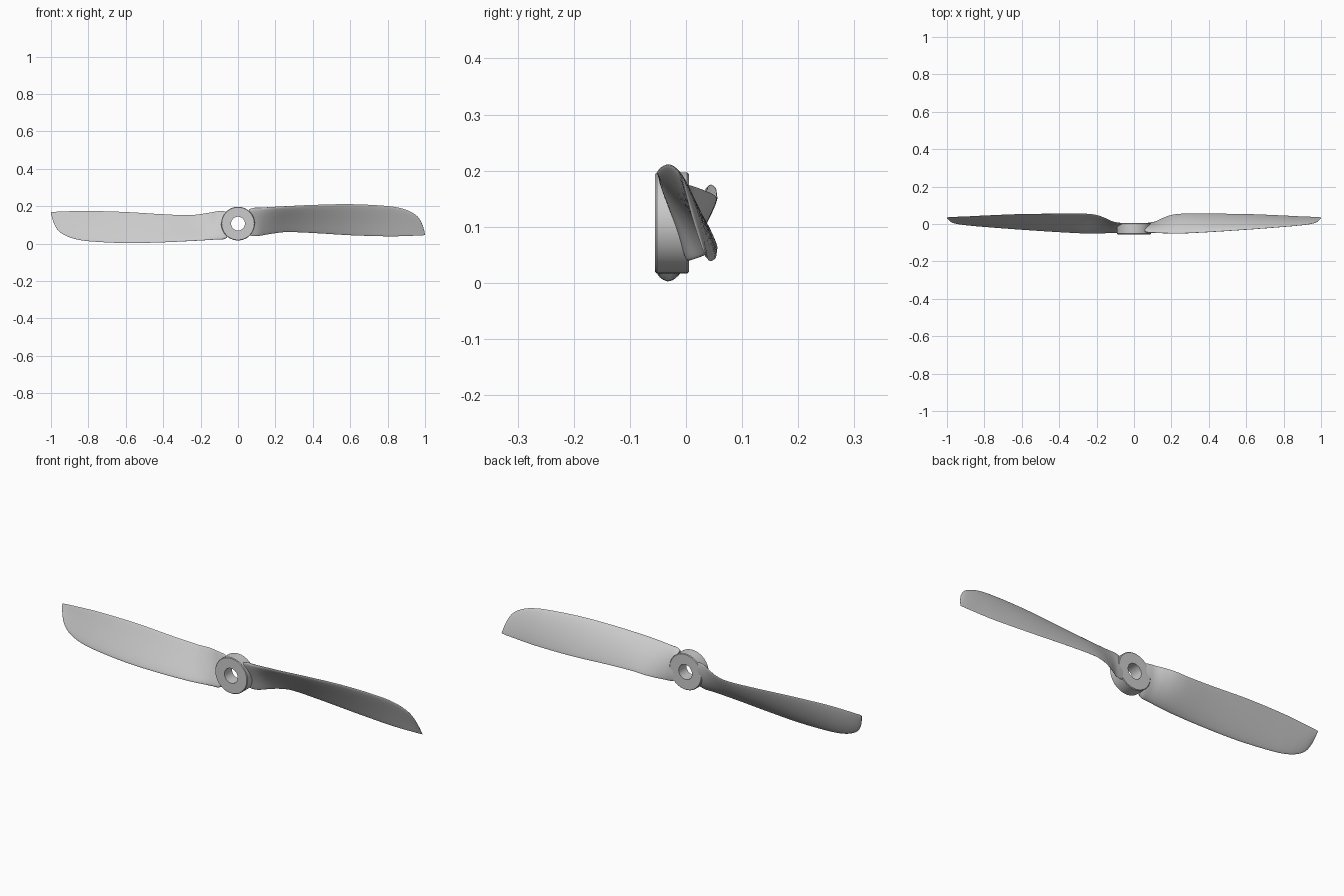
import bpy, bmesh, math
from mathutils import Vector

if "Cube" in bpy.data.objects:
    bpy.data.objects.remove(bpy.data.objects["Cube"])

CZ = 0.107  # height of the rotation axis

def finish(bm, name, angle):
    bmesh.ops.recalc_face_normals(bm, faces=bm.faces)
    me = bpy.data.meshes.new(name)
    bm.to_mesh(me)
    bm.free()
    ob = bpy.data.objects.new(name, me)
    bpy.context.collection.objects.link(ob)
    bpy.ops.object.select_all(action='DESELECT')
    ob.select_set(True)
    bpy.context.view_layer.objects.active = ob
    bpy.ops.object.shade_smooth_by_angle(angle=math.radians(angle))
    return ob

def bridge(bm, a, b):
    n = len(a)
    for i in range(n):
        bm.faces.new((a[i], a[(i + 1) % n], b[(i + 1) % n], b[i]))

# Hub: turned ring with small chamfers and a through bore
profile = [(0.037, -0.055), (0.087, -0.055), (0.090, -0.052),
           (0.090, 0.002), (0.087, 0.005), (0.037, 0.005)]
bm = bmesh.new()
N = 64
rings = [[bm.verts.new((r * math.cos(k * math.tau / N), y, CZ + r * math.sin(k * math.tau / N)))
          for k in range(N)] for r, y in profile]
for i in range(len(rings)):
    bridge(bm, rings[i], rings[(i + 1) % len(rings)])
finish(bm, "hub", 30)

# Blade stations: x, leading y, leading z, trailing y, trailing z, thickness
stations = [
    (0.060, -0.040, 0.183, 0.000, 0.046, 0.024),
    (0.080, -0.044, 0.191, 0.003, 0.040, 0.027),
    (0.110, -0.046, 0.192, 0.010, 0.041, 0.026),
    (0.150, -0.048, 0.194, 0.030, 0.048, 0.023),
    (0.200, -0.050, 0.197, 0.048, 0.056, 0.021),
    (0.260, -0.050, 0.200, 0.055, 0.062, 0.020),
    (0.400, -0.043, 0.207, 0.055, 0.057, 0.018),
    (0.600, -0.030, 0.211, 0.053, 0.045, 0.016),
    (0.800, -0.015, 0.201, 0.045, 0.039, 0.013),
    (0.880, -0.008, 0.187, 0.041, 0.040, 0.011),
    (0.930, -0.002, 0.167, 0.039, 0.042, 0.009),
    (0.960, 0.004, 0.145, 0.038, 0.043, 0.007),
    (0.980, 0.012, 0.115, 0.037, 0.044, 0.005),
    (0.993, 0.023, 0.080, 0.036, 0.045, 0.003),
    (1.000, 0.033, 0.051, 0.035, 0.046, 0.001),
]

def hermite(a, b, c, d, t):
    # smooth interpolation of one station span, for uneven x spacing
    h = c[0] - b[0]
    out = [b[0] + h * t]
    for k in range(1, 6):
        m0 = (c[k] - a[k]) / (c[0] - a[0]) * h
        m1 = (d[k] - b[k]) / (d[0] - b[0]) * h
        out.append((2*t**3 - 3*t*t + 1) * b[k] + (t**3 - 2*t*t + t) * m0
                   + (3*t*t - 2*t**3) * c[k] + (t**3 - t*t) * m1)
    return out

def section(s):
    # cambered aerofoil, rounded at the leading edge and bulging to the back
    x, ly, lz, ty, tz, th = s
    lead, trail = Vector((x, ly, lz)), Vector((x, ty, tz))
    chord = trail - lead
    nrm = Vector((0, -chord.z, chord.y)).normalized()
    pts = []
    M = 36
    for k in range(M):
        a = math.tau * k / M
        u = 0.5 - 0.5 * math.cos(a)
        half = 0.5 * th * math.sin(a) * (1.25 - 0.6 * u)
        camber = 0.35 * th * 4 * u * (1 - u)
        pts.append(lead + chord * u + nrm * (half + camber))
    return pts

def blade(name, sign):
    bm = bmesh.new()
    rows = []
    last = len(stations) - 1
    for i in range(last):
        q = [stations[min(max(j, 0), last)] for j in (i - 1, i, i + 1, i + 2)]
        for t in (0, 0.25, 0.5, 0.75):
            rows.append(hermite(*q, t))
    rows.append(list(stations[-1]))
    loops = [[bm.verts.new((sign * p.x, p.y, CZ + sign * (p.z - CZ))) for p in section(r)]
             for r in rows]
    for a, b in zip(loops, loops[1:]):
        bridge(bm, a, b)
    bm.faces.new(loops[0])
    bm.faces.new(loops[-1])
    return finish(bm, name, 50)

# Two blades, half a turn apart about the hub axis
blade("right_blade", 1)
blade("left_blade", -1)
